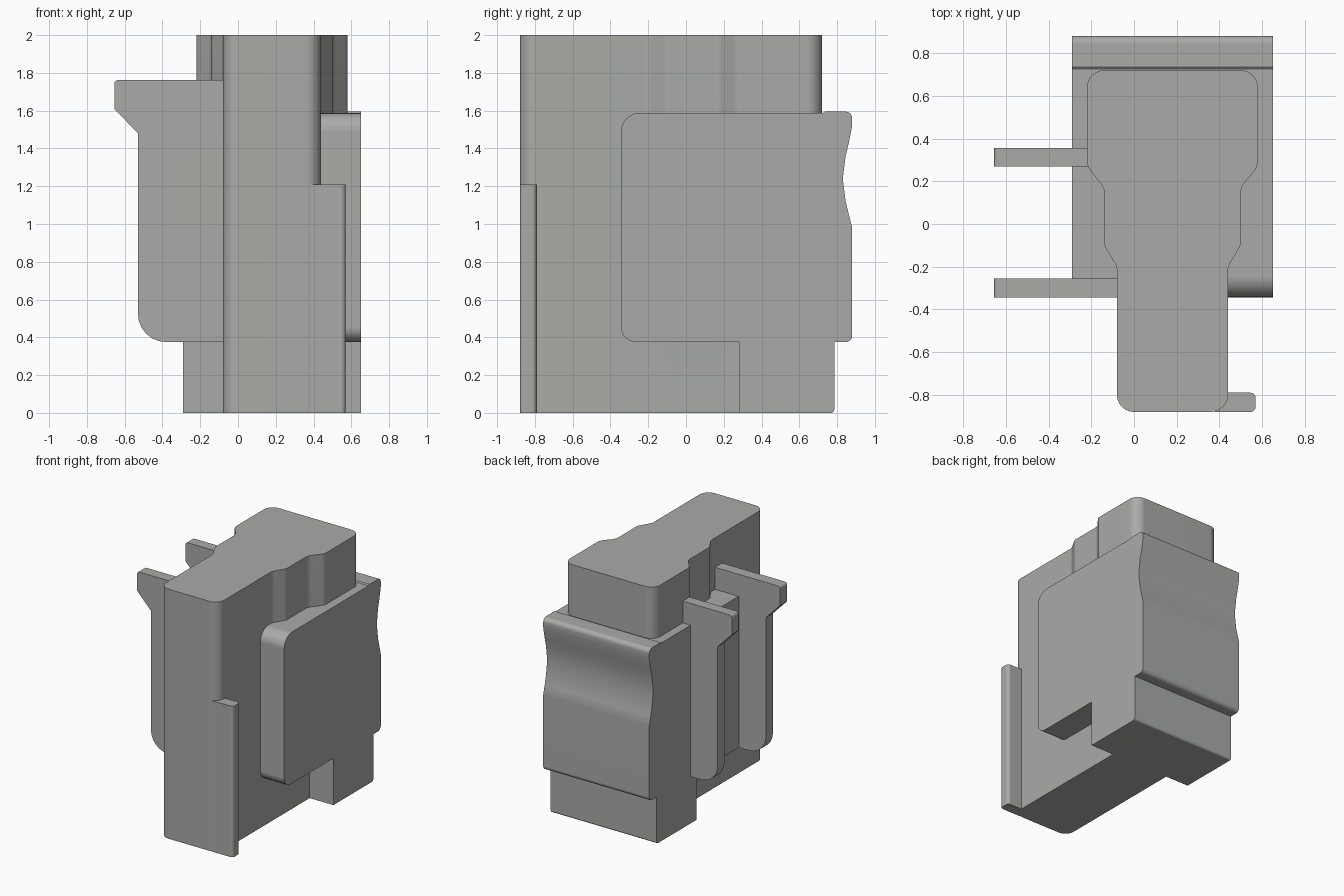
import bpy, bmesh, math
from mathutils import Vector

cube = bpy.data.objects.get("Cube")
if cube:
    bpy.data.objects.remove(cube, do_unlink=True)

grey = bpy.data.materials.new("warm grey")
grey.use_nodes = True
COLOUR = (0.40, 0.41, 0.39, 1.0)
grey.diffuse_color = COLOUR
grey.node_tree.nodes["Principled BSDF"].inputs["Base Color"].default_value = COLOUR


def rounded(points, steps=6):
    """Turn (u, v, radius) corners into an outline with arc fillets."""
    out = []
    n = len(points)
    for i, (u, v, r) in enumerate(points):
        p = Vector((u, v))
        if r == 0:
            out.append((u, v))
            continue
        a = (Vector(points[i - 1][:2]) - p).normalized()
        b = (Vector(points[(i + 1) % n][:2]) - p).normalized()
        half = a.angle(b) / 2
        centre = p + (a + b).normalized() * (r / math.sin(half))
        start = p + a * (r / math.tan(half)) - centre
        end = p + b * (r / math.tan(half)) - centre
        sweep = start.angle_signed(end)
        for k in range(steps + 1):
            t = -sweep * k / steps
            c, s = math.cos(t), math.sin(t)
            out.append((centre.x + start.x * c - start.y * s,
                        centre.y + start.x * s + start.y * c))
    return out


PLANES = {
    "x": lambda u, v, w: (w, u, v),
    "y": lambda u, v, w: (u, w, v),
    "z": lambda u, v, w: (u, v, w),
}


def loft(name, rings, axis):
    """Join equal-length outlines, given as (outline, offset), along an axis."""
    bm = bmesh.new()
    loops = [[bm.verts.new(PLANES[axis](u, v, w)) for u, v in outline]
             for outline, w in rings]
    bm.faces.new(loops[0])
    bm.faces.new(loops[-1])
    n = len(loops[0])
    for lo, hi in zip(loops, loops[1:]):
        for i in range(n):
            j = (i + 1) % n
            bm.faces.new((lo[i], lo[j], hi[j], hi[i]))
    bmesh.ops.recalc_face_normals(bm, faces=bm.faces)
    mesh = bpy.data.meshes.new(name)
    bm.to_mesh(mesh)
    bm.free()
    mesh.materials.append(grey)
    obj = bpy.data.objects.new(name, mesh)
    bpy.context.collection.objects.link(obj)
    bpy.ops.object.select_all(action="DESELECT")
    obj.select_set(True)
    bpy.context.view_layer.objects.active = obj
    bpy.ops.object.shade_smooth_by_angle(angle=math.radians(32))
    weighted = obj.modifiers.new("even shading", "WEIGHTED_NORMAL")
    weighted.keep_sharp = True
    return obj


def prism(name, points, axis, low, high):
    outline = rounded(points)
    return loft(name, [(outline, low), (outline, high)], axis)


# Main body: stepped outline at the top, straight narrow sides below
MID, NARROW = 0.18, 0.26
side = [(0.26, -0.88, 0.08), (0.26, -0.20, 0.07), (0.32, -0.10, 0.07),
        (0.32, 0.17, 0.07), (0.40, 0.27, 0.07), (0.40, 0.72, 0.08)]
corners = ([(MID + x, y, r) for x, y, r in side]
           + [(MID - x, y, r) for x, y, r in reversed(side)])
wide = rounded(corners)
narrow = [(min(max(x, MID - NARROW), MID + NARROW), y) for x, y in wide]
loft("main_body", [(narrow, 0), (narrow, 0.7), (wide, 0.9), (wide, 2.0)], "z")

# Wrap-around housing with a shallow finger hollow in its back face
prism("housing", [
    (-0.345, 0.375, 0.08), (0.88, 0.375, 0.035), (0.88, 0.98, 0),
    (0.862, 1.05, 0), (0.845, 1.12, 0), (0.83, 1.24, 0), (0.845, 1.36, 0),
    (0.862, 1.43, 0), (0.88, 1.52, 0), (0.88, 1.595, 0.035),
    (0.735, 1.595, 0), (0.725, 1.588, 0), (-0.345, 1.588, 0.1),
], "x", -0.29, 0.65)

# Foot block under the back of the housing
prism("foot_block", [
    (0.28, 0, 0), (0.785, 0, 0.018), (0.785, 0.42, 0), (0.28, 0.42, 0),
], "x", -0.29, 0.65)

# Pair of hooked fins on the right side
for name, low, high, root in (("front_fin", -0.345, -0.255, 0.0),
                              ("back_fin", 0.27, 0.355, -0.15)):
    prism(name, [
        (root, 0.375, 0), (-0.53, 0.375, 0.15), (-0.53, 1.48, 0),
        (-0.655, 1.61, 0), (-0.655, 1.763, 0.022), (root, 1.763, 0),
    ], "y", low, high)

# Slim rail beside the front left corner
prism("front_rail", [
    (0.38, -0.88, 0), (0.57, -0.88, 0.025),
    (0.57, -0.79, 0.025), (0.38, -0.79, 0),
], "z", 0, 1.21)
